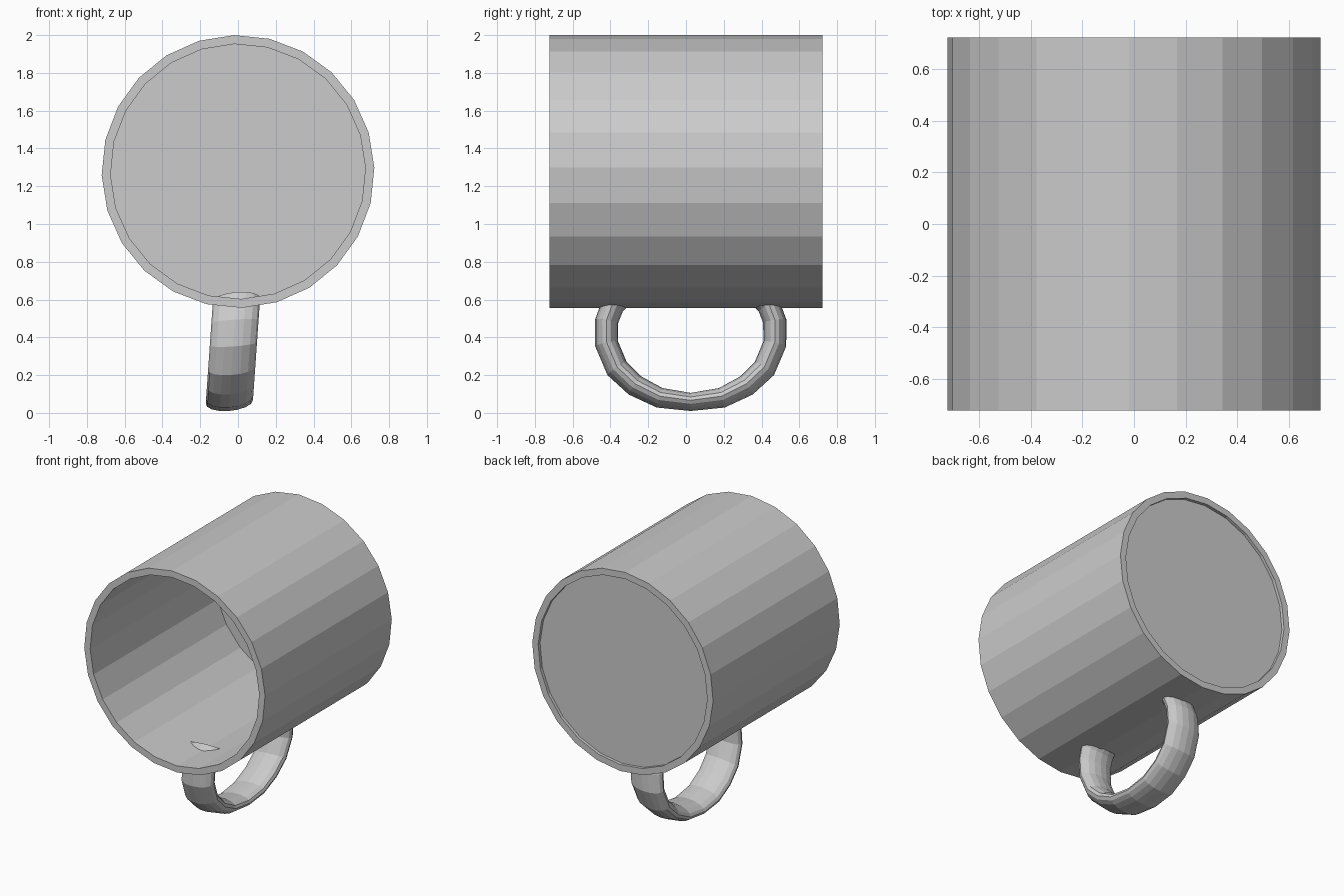
import bpy, bmesh
from math import sin, cos, pi, radians
from mathutils import Vector

if "Cube" in bpy.data.objects:
    bpy.data.objects.remove(bpy.data.objects["Cube"])

R_OUT, R_IN, HALF, CZ, SIDES = 0.722, 0.675, 0.722, 1.278, 24
FLOOR_Y = 0.70


def finish(bm, name):
    bmesh.ops.recalc_face_normals(bm, faces=bm.faces)
    me = bpy.data.meshes.new(name)
    bm.to_mesh(me)
    bm.free()
    ob = bpy.data.objects.new(name, me)
    bpy.context.collection.objects.link(ob)
    return ob


def bridge(bm, a, b):
    n = len(a)
    for i in range(n):
        bm.faces.new((a[i], a[(i + 1) % n], b[(i + 1) % n], b[i]))


def mug_ring(bm, r, y):
    angles = [2 * pi * i / SIDES + radians(1.6) for i in range(SIDES)]
    return [bm.verts.new((r * cos(a), y, CZ + r * sin(a))) for a in angles]


# Mug body lying on its side: open mouth to the front, recessed base at the back
bm = bmesh.new()
profile = [(R_IN, FLOOR_Y - 0.01), (R_IN, -HALF), (R_OUT, -HALF), (R_OUT, HALF),
           (R_IN, HALF), (R_IN, FLOOR_Y)]
rings = [mug_ring(bm, r, y) for r, y in profile]
for a, b in zip(rings, rings[1:]):
    bridge(bm, a, b)
bm.faces.new(rings[0])
bm.faces.new(rings[-1])
finish(bm, "mug_body")

# Handle: flat oval section swept along a mirrored half loop, leaning slightly
MID = 0.025
half = [(-0.385, 0.60), (-0.415, 0.565), (-0.445, 0.485), (-0.445, 0.365),
        (-0.39, 0.235), (-0.295, 0.145), (-0.165, 0.08)]
path = [Vector(p) for p in half + [(0, 0.058)] + [(-y, z) for y, z in reversed(half)]]
W, T, SECTION, LEAN = 0.125, 0.056, 16, 0.07

bm = bmesh.new()
rings = []
for i, p in enumerate(path):
    t = (path[min(i + 1, len(path) - 1)] - path[max(i - 1, 0)]).normalized()
    n = Vector((-t.y, t.x))
    thick = 0.048 + 0.014 * min(1, abs(p.x) / 0.4)
    ring = []
    for k in range(SECTION):
        a = 2 * pi * k / SECTION
        u = W * cos(a)
        q = p + n * thick * sin(a)
        ring.append(bm.verts.new((u - 0.01 + (q.y - 0.57) * LEAN,
                                  q.x + MID, q.y + u * LEAN)))
    rings.append(ring)
for a, b in zip(rings, rings[1:]):
    bridge(bm, a, b)
bm.faces.new(rings[0])
bm.faces.new(rings[-1])
finish(bm, "handle")
